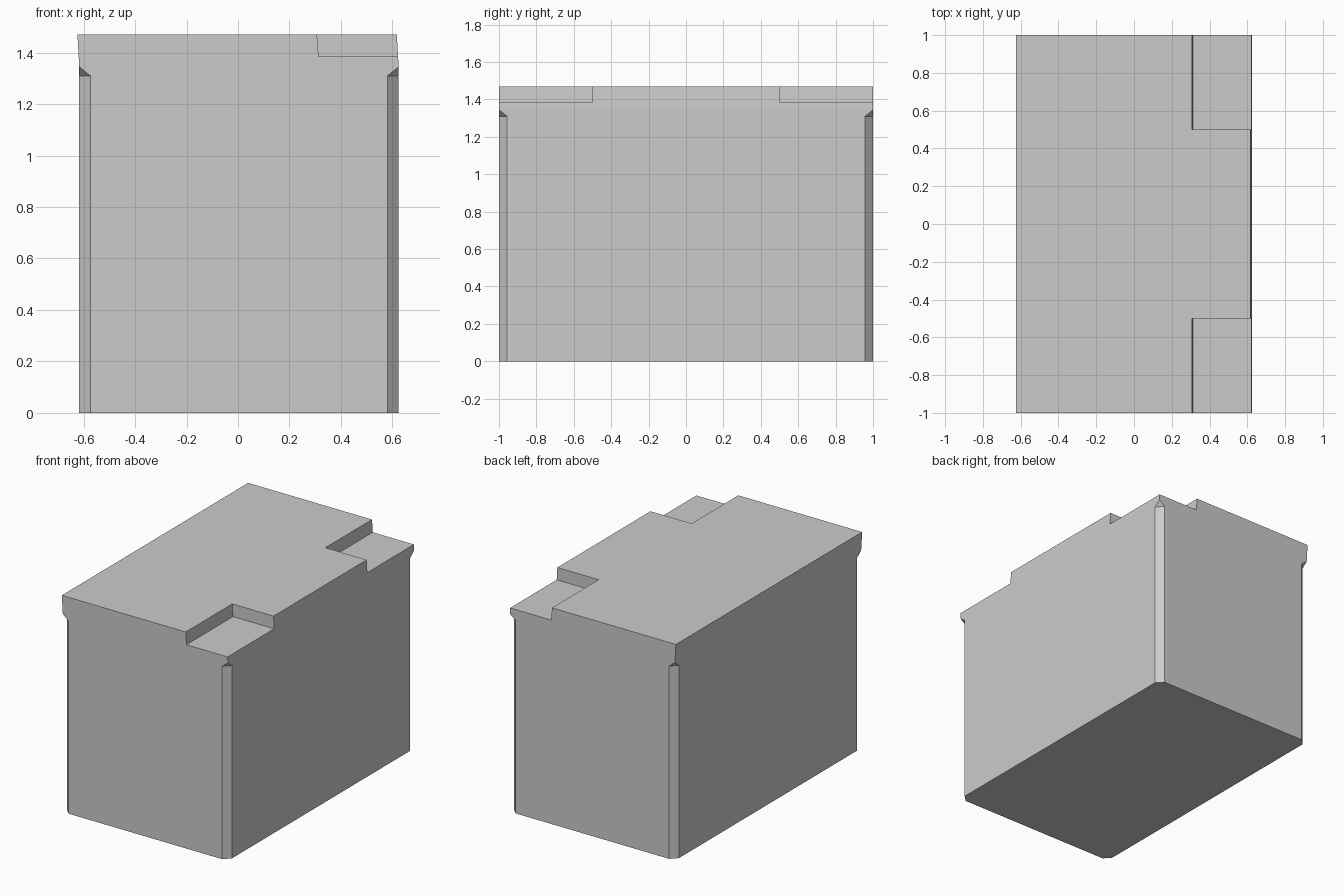
import bpy, bmesh

if "Cube" in bpy.data.objects:
    bpy.data.objects.remove(bpy.data.objects["Cube"])

XL, XR, HY = -0.617, 0.624, 1.0        # body limits
TOP, KINK, LEAN = 1.47, 1.35, 0.007    # rim leans slightly towards -x
CH, CH_TOP = 0.043, 1.31               # corner chamfer


def hull_into(bm, points):
    verts = [bm.verts.new(p) for p in points]
    bmesh.ops.convex_hull(bm, input=verts)


def make_object(bm, name):
    bmesh.ops.recalc_face_normals(bm, faces=bm.faces[:])
    mesh = bpy.data.meshes.new(name)
    bm.to_mesh(mesh)
    bm.free()
    obj = bpy.data.objects.new(name, mesh)
    bpy.context.collection.objects.link(obj)
    return obj


# Block: front profile with leaning rim, extruded along y
profile = [(XL, 0), (XR, 0), (XR, KINK), (XR - LEAN, TOP), (XL - LEAN, TOP), (XL, KINK)]
bm = bmesh.new()
face = bm.faces.new([bm.verts.new((x, -HY, z)) for x, z in profile])
ext = bmesh.ops.extrude_face_region(bm, geom=[face])
bmesh.ops.translate(bm, vec=(0, 2 * HY, 0),
                    verts=[v for v in ext["geom"] if isinstance(v, bmesh.types.BMVert)])
block = make_object(bm, "block")

# Corner chamfers, each ending in a sloped triangular stop
bm = bmesh.new()
for x, sx in ((XL, -1), (XR, 1)):
    for sy in (-1, 1):
        pts = []
        for a, b, z in ((2 * CH, -CH, CH_TOP), (-CH, 2 * CH, CH_TOP),
                        (-CH, -CH, CH_TOP + 3 * (KINK - 0.005 - CH_TOP))):
            for h in (-0.1, z):
                pts.append((x - sx * a, sy * (HY - b), h))
        hull_into(bm, pts)
chamfers = make_object(bm, "corner_chamfer_cutter")

# Two stepped notches on the right top edge
bm = bmesh.new()
for sy in (-1, 1):
    pts = []
    for y in (0.5, 1.1):
        for x, z in ((0.313, 1.385), (0.8, 1.385), (0.8, 1.555), (0.301, 1.555)):
            pts.append((x, sy * y, z))
    hull_into(bm, pts)
notches = make_object(bm, "notch_cutter")

# Apply the cuts
for cutter in (chamfers, notches):
    cutter.hide_render = True
    mod = block.modifiers.new(cutter.name, 'BOOLEAN')
    mod.operation = 'DIFFERENCE'
    mod.solver = 'EXACT'
    mod.object = cutter
bpy.context.view_layer.objects.active = block
for mod in list(block.modifiers):
    bpy.ops.object.modifier_apply(modifier=mod.name)
for cutter in (chamfers, notches):
    bpy.data.objects.remove(cutter)
